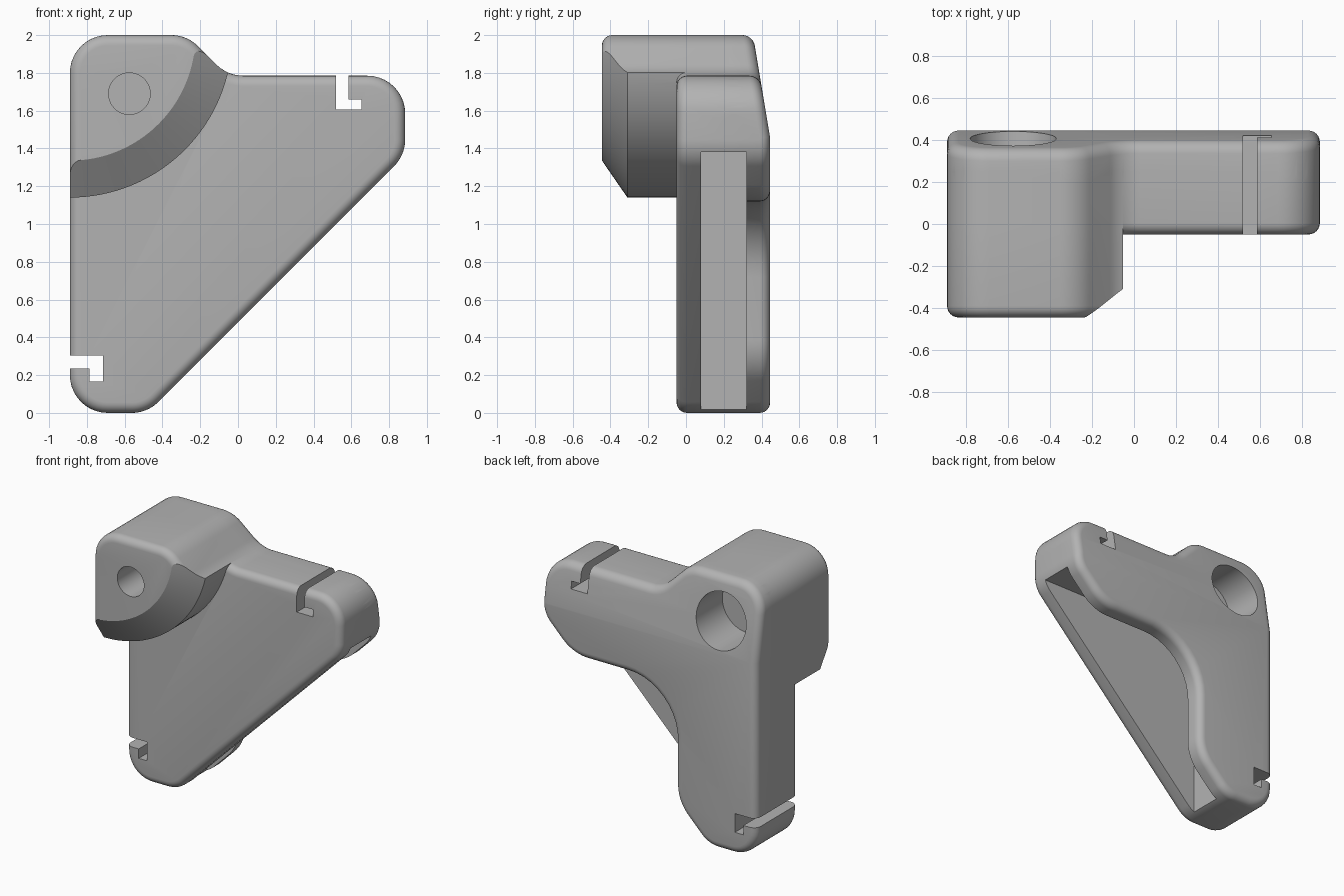
import bpy, bmesh, math
from mathutils import Vector

if "Cube" in bpy.data.objects:
    bpy.data.objects.remove(bpy.data.objects["Cube"], do_unlink=True)

grey = bpy.data.materials.new("plain grey")
grey.use_nodes = True
grey.diffuse_color = (0.45, 0.45, 0.45, 1)
grey.node_tree.nodes["Principled BSDF"].inputs["Base Color"].default_value = grey.diffuse_color


def rounded(corners, seg=10):
    """Outline in x, z from (x, z, radius) corners, each replaced by an arc."""
    out = []
    for i, (x, z, r) in enumerate(corners):
        p = Vector((x, z))
        a = (Vector(corners[i - 1][:2]) - p).normalized()
        b = (Vector(corners[(i + 1) % len(corners)][:2]) - p).normalized()
        if r == 0:
            out.append(p)
            continue
        half = a.angle(b) / 2
        centre = p + (a + b).normalized() * r / math.sin(half)
        start = p + a * r / math.tan(half) - centre
        end = p + b * r / math.tan(half) - centre
        sweep = math.pi - 2 * half
        for k in range(seg + 1):
            t = k / seg
            v = (start * math.sin((1 - t) * sweep) + end * math.sin(t * sweep)) / math.sin(sweep)
            out.append(centre + v)
    return out


def loft(name, rings, edit=None):
    """Solid through rings of equal point count, given as (outline, y)."""
    bm = bmesh.new()
    loops = [[bm.verts.new((p[0], y, p[1])) for p in pts] for pts, y in rings]
    n = len(loops[0])
    for lo, hi in zip(loops, loops[1:]):
        for i in range(n):
            bm.faces.new((lo[i], lo[(i + 1) % n], hi[(i + 1) % n], hi[i]))
    bm.faces.new(loops[0])
    bm.faces.new(loops[-1])
    bmesh.ops.recalc_face_normals(bm, faces=bm.faces)
    if edit:
        edit(bm)
    mesh = bpy.data.meshes.new(name)
    bm.to_mesh(mesh)
    bm.free()
    mesh.materials.append(grey)
    obj = bpy.data.objects.new(name, mesh)
    bpy.context.collection.objects.link(obj)
    return obj


def box(name, x0, x1, y0, y1, z0, z1):
    pts = [(x0, z0), (x1, z0), (x1, z1), (x0, z1)]
    return loft(name, [(pts, y0), (pts, y1)])


def disc(x, z, r, n=64):
    return [(x + r * math.cos(math.tau * i / n), z + r * math.sin(math.tau * i / n)) for i in range(n)]


def round_rim(bm, side):
    """Round the rim between the side walls and the front (-1) or back (1) face."""
    bm.normal_update()
    rim = [e for e in bm.edges if len(e.link_faces) == 2
           and sorted(f.normal.y * side > 0.5 for f in e.link_faces) == [False, True]]
    bmesh.ops.bevel(bm, geom=rim, offset=0.055, offset_type='OFFSET',
                    segments=6, profile=0.5, affect='EDGES')


def round_front(bm):
    round_rim(bm, -1)


def slope_back(bm):
    cut = bmesh.ops.bisect_plane(bm, geom=bm.verts[:] + bm.edges[:] + bm.faces[:],
                                 plane_co=(0, 0.445, 1.46), plane_no=(0, 0.48, 0.08), clear_outer=True)
    edges = [e for e in cut["geom_cut"] if isinstance(e, bmesh.types.BMEdge)]
    bmesh.ops.holes_fill(bm, edges=[e for e in bm.edges if e.is_boundary] or edges, sides=0)
    bmesh.ops.recalc_face_normals(bm, faces=bm.faces)
    round_rim(bm, 1)


def combine(target, tool, operation):
    mod = target.modifiers.new(tool.name, 'BOOLEAN')
    mod.operation, mod.object, mod.solver = operation, tool, 'EXACT'
    bpy.context.view_layer.objects.active = target
    bpy.ops.object.modifier_apply(modifier=mod.name)
    bpy.data.objects.remove(tool, do_unlink=True)


# Shared outline: bottom tip, sloping edge, arm end, raised shoulder
tip = [(-0.89, 0, 0.2), (-0.48, 0, 0.2)]
arm = [(0.885, 1.365, 0.2), (0.885, 1.785, 0.2), (-0.055, 1.785, 0.2),
       (-0.27, 2, 0.2), (-0.89, 2, 0.2)]
inner = [(-0.22, 0.26, 0.3), (-0.22, 1.12, 0.4), (0.64, 1.12, 0.3)]
full = rounded(tip + arm)

# Front plate, and the back plate with its curved inner edge and sloping top
body = loft("bracket_body", [(full, -0.05), (full, 0.25)], round_front)
bent = rounded(tip + inner + arm)
back = loft("back_plate", [(bent, 0.2), (bent, 0.445)], slope_back)

# Boss at the upper corner, trimmed to a round shape with a tapered nose
boss = loft("boss", [(full, -0.445), (full, 0.15)], round_front)
trim = loft("boss_trim", [(disc(-0.89, 2, r, 128), y)
                          for r, y in ((0.643, -0.46), (0.86, -0.31), (0.86, 0.1))])
combine(boss, trim, 'INTERSECT')
combine(body, back, 'UNION')
combine(body, boss, 'UNION')

# Pocket between the plates, open along the sloping edge
combine(body, box("pocket", -0.48, 1.5, 0.08, 0.32, -0.5, 1.38), 'DIFFERENCE')

# Hooked slots in the top and left edges
for x0, x1, z0, z1 in ((0.52, 0.585, 1.605, 2.2), (0.52, 0.655, 1.605, 1.66),
                       (-1.2, -0.715, 0.235, 0.305), (-0.785, -0.715, 0.165, 0.305)):
    combine(body, box("slot", x0, x1, -1, 1, z0, z1), 'DIFFERENCE')

# Screw hole with a wide recess from the back
for r, y0 in ((0.11, -1), (0.205, 0.1)):
    ring = disc(-0.575, 1.69, r)
    combine(body, loft("bore", [(ring, y0), (ring, 1)]), 'DIFFERENCE')

bpy.ops.object.select_all(action='DESELECT')
body.select_set(True)
bpy.context.view_layer.objects.active = body
bpy.ops.object.shade_smooth_by_angle(angle=math.radians(25))
